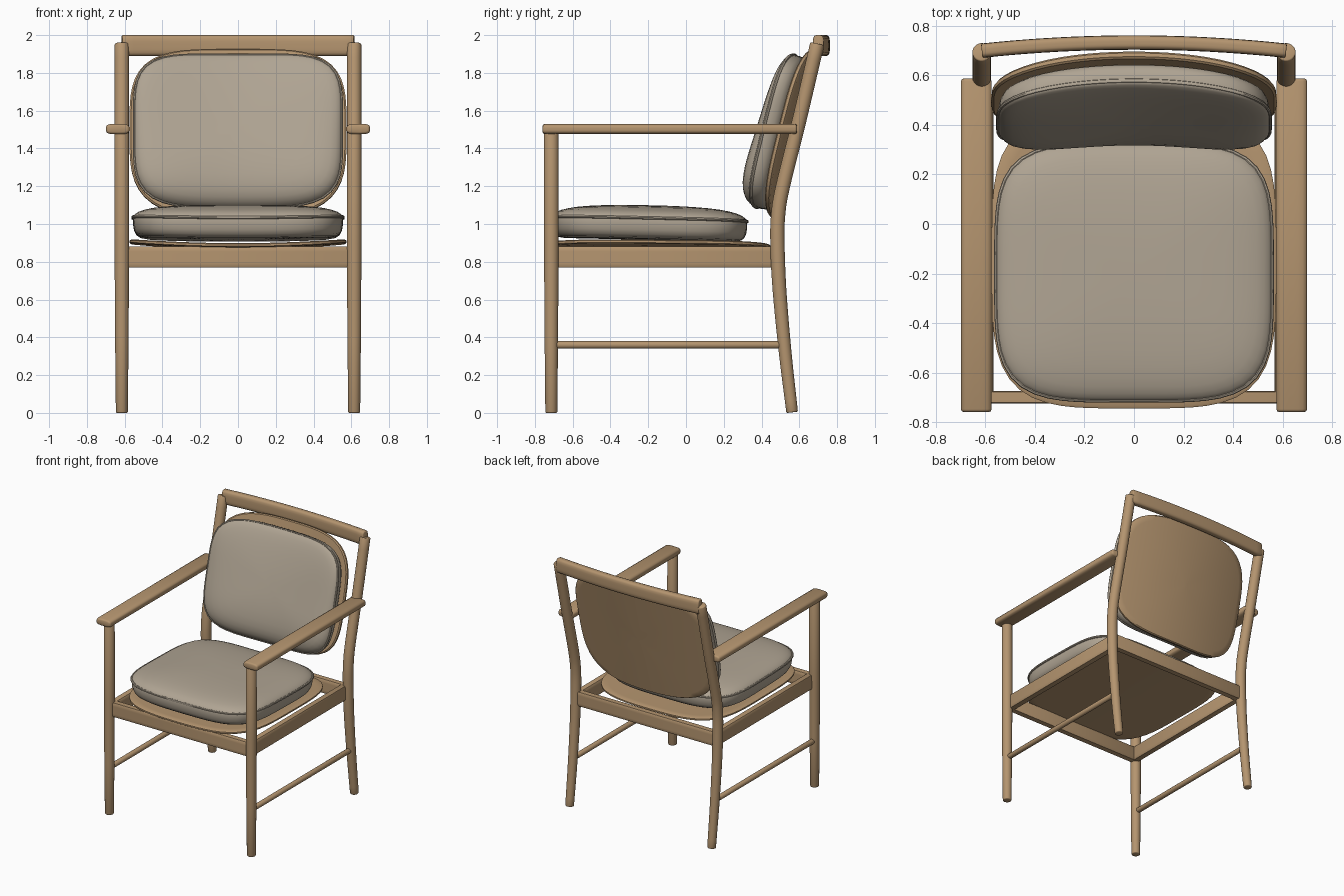
import bpy, bmesh, math
from mathutils import Vector

if "Cube" in bpy.data.objects:
    bpy.data.objects.remove(bpy.data.objects["Cube"])


def material(name, rgb):
    m = bpy.data.materials.new(name)
    m.diffuse_color = (*rgb, 1)
    m.use_nodes = True
    m.node_tree.nodes["Principled BSDF"].inputs["Base Color"].default_value = m.diffuse_color
    return m


WOOD = material("wood", (0.46, 0.30, 0.16))
FABRIC = material("fabric", (0.43, 0.37, 0.29))


def loft(name, rings, mat, closed=False, angle=40):
    """Skin a list of equal-length rings; cap the ends unless closed."""
    bm = bmesh.new()
    vs = [[bm.verts.new(p) for p in r] for r in rings]
    n = len(vs[0])
    pairs = list(zip(vs, vs[1:])) + ([(vs[-1], vs[0])] if closed else [])
    for a, b in pairs:
        for i in range(n):
            j = (i + 1) % n
            bm.faces.new((a[i], a[j], b[j], b[i]))
    if not closed:
        bm.faces.new(vs[0][::-1])
        bm.faces.new(vs[-1])
    bmesh.ops.recalc_face_normals(bm, faces=bm.faces)
    me = bpy.data.meshes.new(name)
    bm.to_mesh(me)
    bm.free()
    me.materials.append(mat)
    ob = bpy.data.objects.new(name, me)
    bpy.context.collection.objects.link(ob)
    bpy.ops.object.select_all(action='DESELECT')
    bpy.context.view_layer.objects.active = ob
    ob.select_set(True)
    bpy.ops.object.shade_smooth_by_angle(angle=math.radians(angle))
    return ob


def squircle(n, count):
    """Unit superellipse sampled by polar angle."""
    out = []
    for i in range(count):
        t = 2 * math.pi * (i + 0.5) / count
        c, s = math.cos(t), math.sin(t)
        r = (abs(c) ** n + abs(s) ** n) ** (-1 / n)
        out.append((r * c, r * s))
    return out


def smooth(keys, steps):
    """Catmull-Rom resample of key tuples."""
    k = [Vector(p) for p in keys]
    k = [2 * k[0] - k[1]] + k + [2 * k[-1] - k[-2]]
    out = []
    for a, b, c, d in zip(k, k[1:], k[2:], k[3:]):
        for i in range(steps):
            t = i / steps
            out.append(0.5 * (2 * b + (c - a) * t + (2 * a - 5 * b + 4 * c - d) * t * t
                              + (3 * b - a - 3 * c + d) * t ** 3))
    return out + [k[-2]]


def bar(name, pts, half, side, n=2, count=24, ease=0.006):
    """Sweep a rounded section (half sizes may be one pair per point) with eased ends."""
    pts = [Vector(p) for p in pts]
    halves = half if isinstance(half, list) else [half] * len(pts)
    side = Vector(side)
    frames = []
    for i, p in enumerate(pts):
        t = (pts[min(i + 1, len(pts) - 1)] - pts[max(i - 1, 0)]).normalized()
        frames.append((p, t, halves[i]))
    p, t, h = frames[0]
    q, u, g = frames[-1]
    shrink = lambda h: (h[0] - ease, h[1] - ease)
    mid = frames[1:-1]
    frames = [(p, t, shrink(h)), (p + t * ease * .3, t, (h[0] - ease * .3, h[1] - ease * .3)),
              (p + t * ease, t, h)] + mid + [(q - u * ease, u, g),
              (q - u * ease * .3, u, (g[0] - ease * .3, g[1] - ease * .3)), (q, u, shrink(g))]
    rings = []
    for p, t, h in frames:
        up = t.cross(side).normalized()
        rings.append([p + side * h[0] * x + up * h[1] * y for x, y in squircle(n, count)])
    return loft(name, rings, WOOD, angle=50)


def pad(name, a, b, n, profile, warp, mat, closed=False):
    """Stack scaled squircle outlines (scale, height), bent by warp."""
    rings = [[warp(a * s * x, b * s * y, h) for x, y in squircle(n, 72)] for s, h in profile]
    return loft(name, rings, mat, closed)


def plate_profile(t):
    ins = [.02, .2, .4, .6, .8, .92, .985]
    return [(s, 0) for s in ins] + [(1, .25 * t), (1, .75 * t)] + [(s, t) for s in reversed(ins)]


def cushion(name, a, b, n, low, dome, warp):
    """Boxed underside, domed top and a piping cord at the seam."""
    under = [(.02, -1), (.3, -1), (.6, -1), (.85, -1), (.92, -.94), (.955, -.82), (.975, -.6),
             (.983, -.35), (.985, 0)]
    over = [(.978, .12), (.96, .25), (.93, .4), (.88, .54), (.81, .67), (.72, .78), (.6, .87),
            (.45, .94), (.3, .98), (.15, 1), (.02, 1)]
    pad(name, a, b, n, [(s, h * low) for s, h in under] + [(s, h * dome) for s, h in over],
        warp, FABRIC)
    cord = [(.985 + .015 * math.cos(i * math.pi / 4), .009 * math.sin(i * math.pi / 4))
            for i in range(8)]
    pad(name + "_piping", a, b, n, cord, warp, FABRIC, closed=True)


X, Z = (1, 0, 0), (0, 0, 1)

# Legs, armrests, side rails and stretchers, on both sides
for s, tag in ((-1, "left"), (1, "right")):
    x = s * 0.615
    keys = [(0, .032), (.4, .036), (.9, .039), (1.49, .038)]
    bar("front_leg_" + tag, [(x, -.713, z) for z, r in keys], [(r, r) for z, r in keys], X)
    path = smooth([(x, .562, .003), (x, .525, .32), (x, .495, .65), (x, .484, .9), (x, .488, 1.05),
                   (x, .513, 1.2), (x, .60, 1.55), (x, .695, 1.955)], 5)
    radii = [.031 + .007 * min(1, p.z / .8) for p in path]
    bar("back_leg_" + tag, path, [(r, r) for r in radii], X)
    bar("armrest_" + tag, [(s * .637, -.76, 1.503), (s * .637, .588, 1.503)], (.062, .027), X,
        n=4, ease=.012)
    bar("side_rail_" + tag, [(s * .592, -.71, .825), (s * .592, .485, .825)], (.025, .055), X, n=14,
        count=32)
    bar("stretcher_" + tag, [(x, -.71, .36), (x, .52, .36)], (.02, .02), X, count=16)

# Front and back seat rails
for name, y in (("front_rail", -.70), ("back_rail", .482)):
    bar(name, [(-.61, y, .825), (.61, y, .825)], (.055, .025), Z, n=14, count=32)

# Curved top rail
rail = [(-.615 + 1.23 * i / 20, .733 - .033 * (i / 10 - 1) ** 2, 1.945) for i in range(21)]
bar("top_rail", rail, (.055, .029), Z, n=4)


# Dished seat pan and seat cushion
def pan_warp(x, y, h):
    return (x, y - .148, .872 + h + .07 * x * x - .008 * y)


def seat_warp(x, y, h):
    return (x, y - .195, 1.024 + h + .03 * x * x - .022 * y)


pad("seat_pan", .575, .597, 4, plate_profile(.022), pan_warp, WOOD)
cushion("seat_cushion", .565, .527, 4.2, .108, .075, seat_warp)

# Bent back shell and back cushion, leaning with the legs
TILT = math.radians(14)


def back_warp(x, v, w):
    w += .23 * x * x
    return (x, .587 + v * math.sin(TILT) - w * math.cos(TILT),
            1.475 + v * math.cos(TILT) + w * math.sin(TILT))


def back_cushion_warp(x, v, h):
    if h > .009:
        h = .009 + (h - .009) * (1 - 1.1 * v)   # fuller towards the lumbar
    return back_warp(x, v - .012, .11 + h)


pad("back_shell", .575, .459, 3.6, plate_profile(.03), back_warp, WOOD)
cushion("back_cushion", .557, .424, 4.4, .078, .088, back_cushion_warp)
